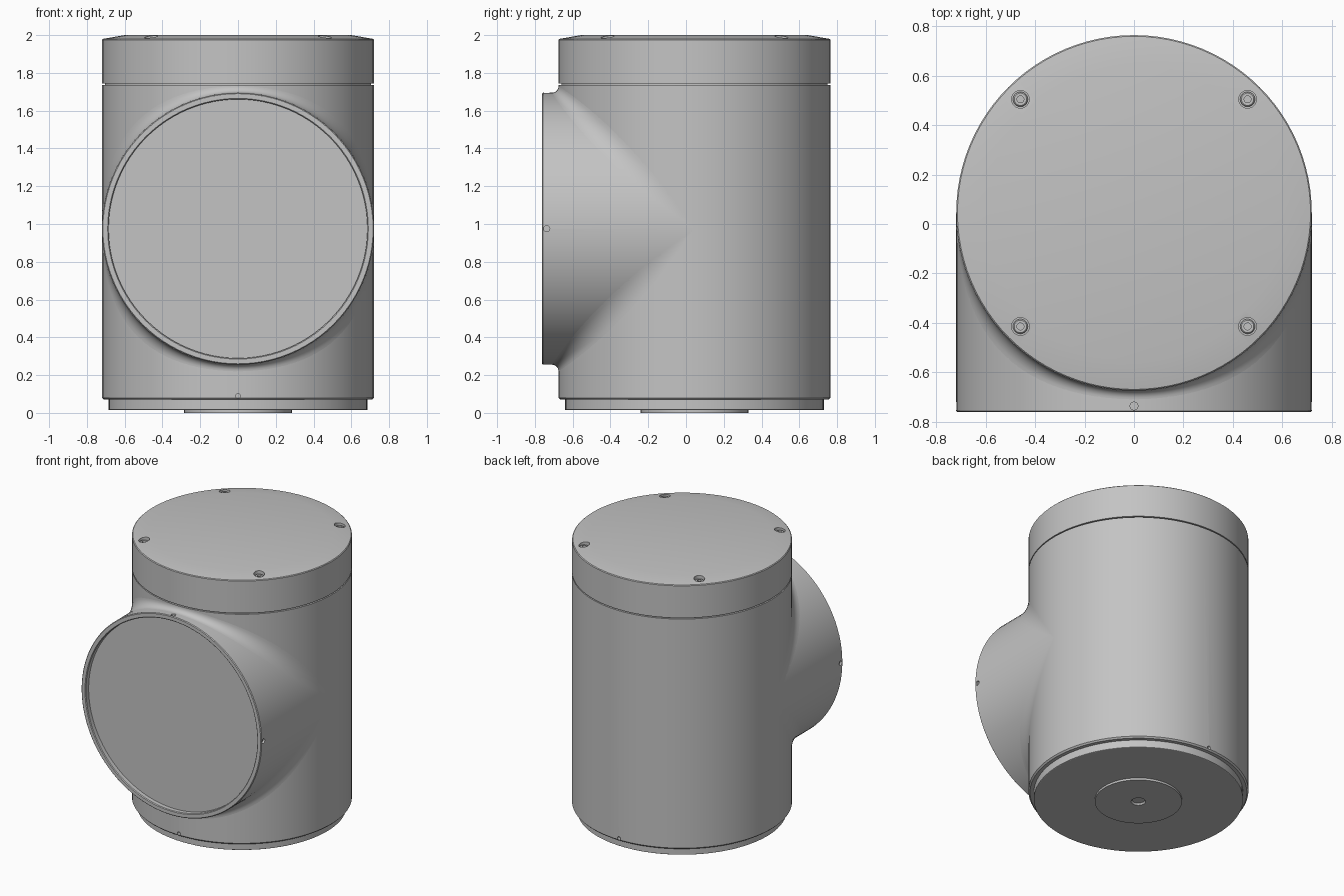
import bpy, bmesh
from math import pi, sin, cos, radians
from mathutils import Vector, Matrix

if "Cube" in bpy.data.objects:
    bpy.data.objects.remove(bpy.data.objects["Cube"])

R = 0.72                       # shared radius of both cylinders
AXIS = Vector((0, 0.045, 0))   # vertical body axis
MID = Vector((0, 0.045, 0.975))  # where the two axes cross
SEGS = 96

grey = bpy.data.materials.new("light_grey_metal")
grey.use_nodes = True
colour = (0.55, 0.55, 0.55, 1)
grey.diffuse_color = colour
grey.node_tree.nodes["Principled BSDF"].inputs["Base Color"].default_value = colour


def make_object(name, bm):
    mesh = bpy.data.meshes.new(name)
    bm.to_mesh(mesh)
    bm.free()
    mesh.materials.append(grey)
    obj = bpy.data.objects.new(name, mesh)
    bpy.context.collection.objects.link(obj)
    return obj


def lathe(name, profile, origin=AXIS, rot=Matrix(), segs=SEGS):
    """Spin (radius, height) points around the local z axis."""
    bm = bmesh.new()
    verts = [bm.verts.new((r, 0, h)) for r, h in profile]
    edges = [bm.edges.new(p) for p in zip(verts, verts[1:])]
    bmesh.ops.spin(bm, geom=verts + edges, cent=(0, 0, 0), axis=(0, 0, 1),
                   angle=2 * pi, steps=segs, use_duplicate=False)
    bmesh.ops.remove_doubles(bm, verts=bm.verts, dist=1e-5)
    bmesh.ops.recalc_face_normals(bm, faces=bm.faces)
    bm.transform(Matrix.Translation(origin) @ rot)
    return make_object(name, bm)


def rod(name, r, start, rot=Matrix(), length=0.1):
    return lathe(name, [(0, 0), (r, 0), (r, length), (0, length)], start, rot, 24)


def activate(obj):
    bpy.ops.object.select_all(action='DESELECT')
    obj.select_set(True)
    bpy.context.view_layer.objects.active = obj


def finish(obj, cutters=()):
    """Cut the holes, then smooth the curved faces."""
    activate(obj)
    for cutter in cutters:
        mod = obj.modifiers.new("hole", 'BOOLEAN')
        mod.operation, mod.solver, mod.object = 'DIFFERENCE', 'EXACT', cutter
        bpy.ops.object.modifier_apply(modifier=mod.name)
        bpy.data.objects.remove(cutter)
    bpy.ops.object.shade_smooth_by_angle(angle=radians(30))


TO_FRONT = Matrix.Rotation(pi / 2, 4, 'X')    # local z becomes -y

# Main body, with a pin hole low on the front and back
body = lathe("body", [(0, 0.07), (0.71, 0.07), (R, 0.08), (R, 1.735), (0, 1.735)])
pins = [rod("pin_cutter", 0.012, AXIS + Vector((0, s * 0.69, 0.09)),
            Matrix.Rotation(-s * pi / 2, 4, 'X')) for s in (-1, 1)]
finish(body, pins)

# Front stub with a shallow recessed face and small holes around the rim
stub = lathe("front_stub", [(0, 0), (R, 0), (R, 0.802), (0.715, 0.807), (0.69, 0.807),
                            (0.685, 0.802), (0.685, 0.772), (0, 0.772)], MID, TO_FRONT)
rim_holes = []
for i in range(4):
    turn = Matrix.Rotation(i * pi / 2, 4, 'Y')
    rim_holes.append(rod("rim_cutter", 0.016, MID + Vector((0, -0.782, 0))
                         + turn @ Vector((0, 0, 0.705)), turn))
finish(stub, rim_holes)

# Blend between body and stub: a rolling-ball strip that widens to the sides
bm = bmesh.new()
rows, STEPS, ARC = [], 128, 8
for i in range(STEPS):
    t = 2 * pi * (i + 0.5) / STEPS
    c, s = cos(t), sin(t)
    f = 0.035 + 0.28 * (1 - abs(s))
    centre = Vector((c * (R + f), -abs(s) * (R + f), s * (R + f)))
    n_body, n_stub = Vector((c, -abs(s), 0)), Vector((c, 0, s))
    rows.append([bm.verts.new(MID + centre - f * n_body.slerp(n_stub, j / ARC))
                 for j in range(ARC + 1)])
for i, row in enumerate(rows):
    after = rows[(i + 1) % STEPS]
    for j in range(ARC):
        bm.faces.new((row[j], row[j + 1], after[j + 1], after[j]))
bm.normal_update()
for face in bm.faces:
    at = face.calc_center_median() - MID
    if face.normal.dot(Vector((at.x, -abs(at.z), at.z))) < 0:
        face.normal_flip()
finish(make_object("blend_strip", bm))

# Lid with a sloped rim, a seam lip underneath and four screw wells
lid = lathe("lid", [(0, 1.735), (0.705, 1.735), (0.705, 1.743), (R, 1.743),
                    (R, 1.975), (0.715, 1.98), (0.6, 2.0), (0, 2.0)])
spots = [AXIS + Vector((sx * 0.46, sy * 0.46, 1.955)) for sx in (-1, 1) for sy in (-1, 1)]
finish(lid, [rod("well_cutter", 0.036, p) for p in spots])
for p in spots:
    finish(lathe("lid_screw", [(0, 0), (0.03, 0), (0.03, 0.018), (0.025, 0.023),
                               (0.014, 0.023), (0.014, 0.008), (0, 0.008)], p, segs=24))

# Base plate and centre foot with a small hole underneath
finish(lathe("base_plate", [(0, 0.07), (0.685, 0.07), (0.685, 0.017), (0.682, 0.015), (0, 0.015)]))
finish(lathe("centre_foot", [(0, 0.015), (0.285, 0.015), (0.285, 0), (0.048, 0),
                             (0.04, 0.012), (0, 0.012)]))
